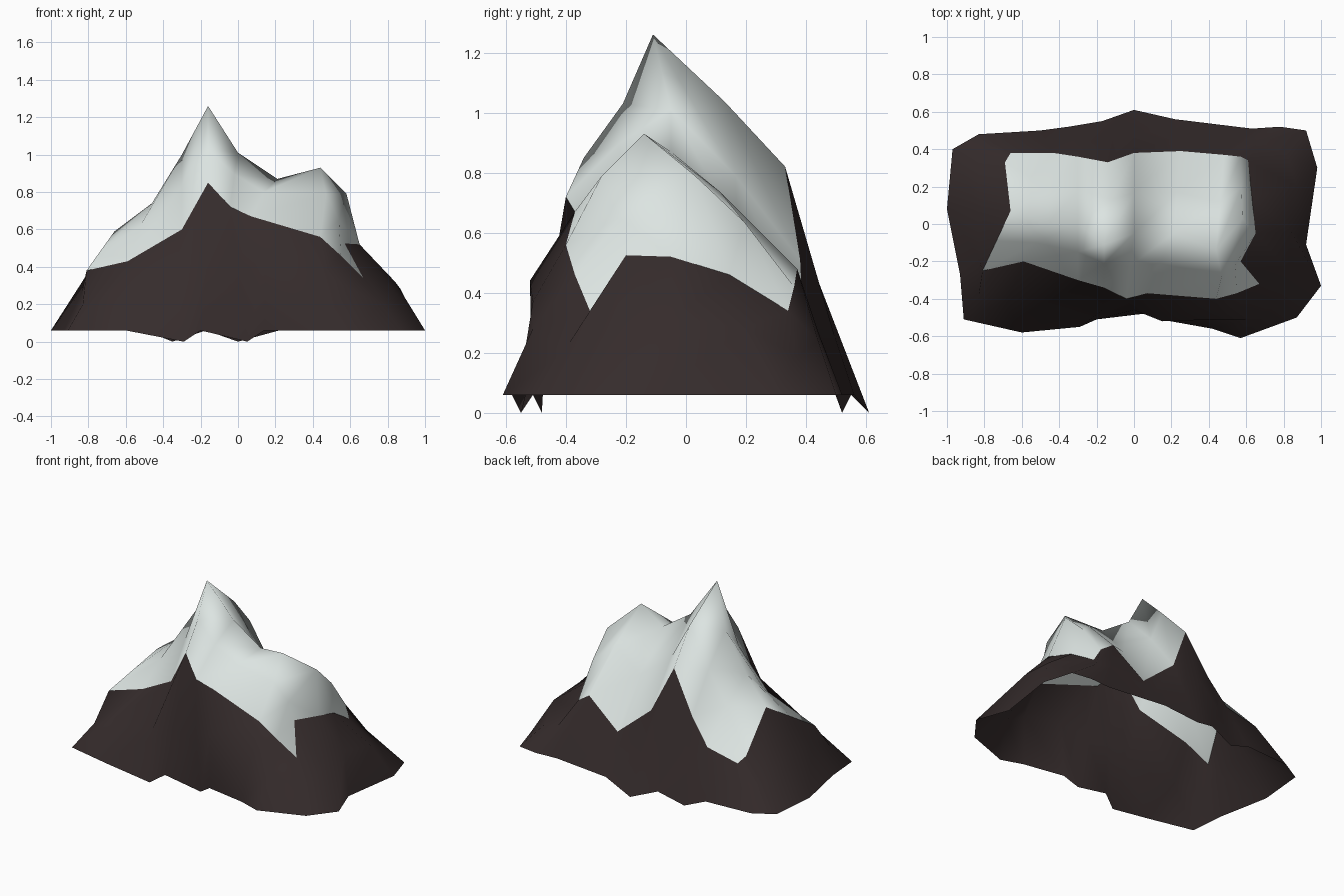
import bpy
import math
from mathutils import Vector

default_cube = bpy.data.objects.get("Cube")
if default_cube:
    bpy.data.objects.remove(default_cube, do_unlink=True)


def make_material(name, colour):
    material = bpy.data.materials.new(name)
    material.use_nodes = True
    material.diffuse_color = (*colour, 1)
    shader = material.node_tree.nodes["Principled BSDF"]
    shader.inputs["Base Color"].default_value = (*colour, 1)
    shader.inputs["Roughness"].default_value = 0.9
    return material


def make_object(name, points, faces, material):
    mesh = bpy.data.meshes.new(name)
    mesh.from_pydata([tuple(p) for p in points], [], faces)
    mesh.materials.append(material)
    part = bpy.data.objects.new(name, mesh)
    bpy.context.collection.objects.link(part)
    bpy.ops.object.select_all(action="DESELECT")
    part.select_set(True)
    bpy.context.view_layer.objects.active = part
    bpy.ops.object.shade_smooth_by_angle(angle=math.radians(100))
    return part


def strip(width, rows, closed):
    """Quads between neighbouring rows of points."""
    faces = []
    for r in range(rows - 1):
        for k in range(width if closed else width - 1):
            n = (k + 1) % width
            a, b = r * width, (r + 1) * width
            faces.append((a + k, a + n, b + n, b + k))
    return faces


snow = make_material("snow white", (0.72, 0.78, 0.76))
rock = make_material("dark brown rock", (0.036, 0.025, 0.025))

# Snow cap ribs from left to right: front snow line, crest, back snow line
ribs = [
    ((-.81, -.25, .38), (-.66, .07, .59), (-.66, .38, .32)),
    ((-.59, -.2, .43), (-.46, .0, .74), (-.43, .38, .37)),
    ((-.3, -.3, .6), (-.3, .0, 1), (-.3, .36, .54)),
    ((-.16, -.34, .85), (-.16, -.11, 1.26), (-.14, .33, .82)),
    ((-.04, -.4, .72), (0, -.05, 1.01), (0, .38, .51)),
    ((.07, -.37, .67), (.21, -.05, .87), (.25, .39, .3)),
    ((.44, -.4, .56), (.44, -.14, .93), (.48, .37, .48)),
    ((.55, -.37, .46), (.58, .03, .79), (.57, .36, .42)),
    ((.67, -.32, .34), (.65, -.05, .52), (.61, .34, .34)),
]
grid = []
for index, rib in enumerate(ribs):
    front, crest, back = map(Vector, rib)
    swell = Vector((0, 0, .03 if index else 0))
    grid.append([front, (front + crest) / 2 + swell, crest,
                 (crest + back) / 2 + swell, back])
# Steep main spire, its rounded back ridge and the edge of the lower summit
grid[3][1] = Vector((-.16, -.21, 1.03))
grid[3][3] = Vector((-.12, .13, 1.035))
grid[6][1] = Vector((.47, -.28, .79))
grid[7][1] = Vector((.54, -.22, .65))
# Notch where the rock climbs into the snow on the left flank
grid[8][1] = Vector((.57, -.2, .525))
grid[0][3] = Vector((-.69, .33, .36))

rows = [list(row) for row in zip(*grid)]
make_object("snow_cap", [p for row in rows for p in row],
            strip(len(ribs), len(rows), False), snow)

# Foot outline, one point below every point of the snow line
foot_front = [(-.91, -.51), (-.6, -.58), (-.29, -.55), (-.2, -.51), (.05, -.48),
              (.14, -.51), (.42, -.56), (.57, -.61), (.87, -.5)]
foot_left = [(1, -.33), (.92, -.11), (.98, .3)]
foot_back = [(.92, .5), (.78, .52), (.63, .51), (.22, .56), (0, .61),
             (-.17, .55), (-.35, .52), (-.5, .5), (-.83, .48)]
foot_right = [(-.97, .4), (-1, .08), (-.93, -.27)]


def foot_height(index):
    # Two short spurs dip to the ground on the front and on the back
    return 0 if index in (2, 4) else .06


foot = [Vector((*p, foot_height(i))) for i, p in enumerate(foot_front)]
foot += [Vector((*p, .06)) for p in foot_left]
foot += [Vector((*p, foot_height(len(ribs) - 1 - i))) for i, p in enumerate(foot_back)]
foot += [Vector((*p, .06)) for p in foot_right]

snow_line = rows[0] + grid[-1][1:-1] + rows[-1][::-1] + grid[0][-2:0:-1]

# Rock shoulder: a bulging ledge on the front and left, halfway up elsewhere
ledge = [
    (-.83, -.38, .2), (-.68, -.42, .27), (-.33, -.47, .31),
    (-.17, -.46, .36), (0, -.46, .37), (.15, -.52, .44),
    (.46, -.51, .37), (.6, -.51, .28), (.78, -.41, .2),
    (.82, -.24, .29), (.84, -.04, .32), (.87, .2, .28), (.82, .37, .19),
]
shoulder = [Vector(p) for p in ledge]
shoulder += [low.lerp(high, .5)
             for low, high in zip(foot[len(ledge):], snow_line[len(ledge):])]

make_object("rock_slopes", foot + shoulder + snow_line,
            strip(len(foot), 3, True), rock)
